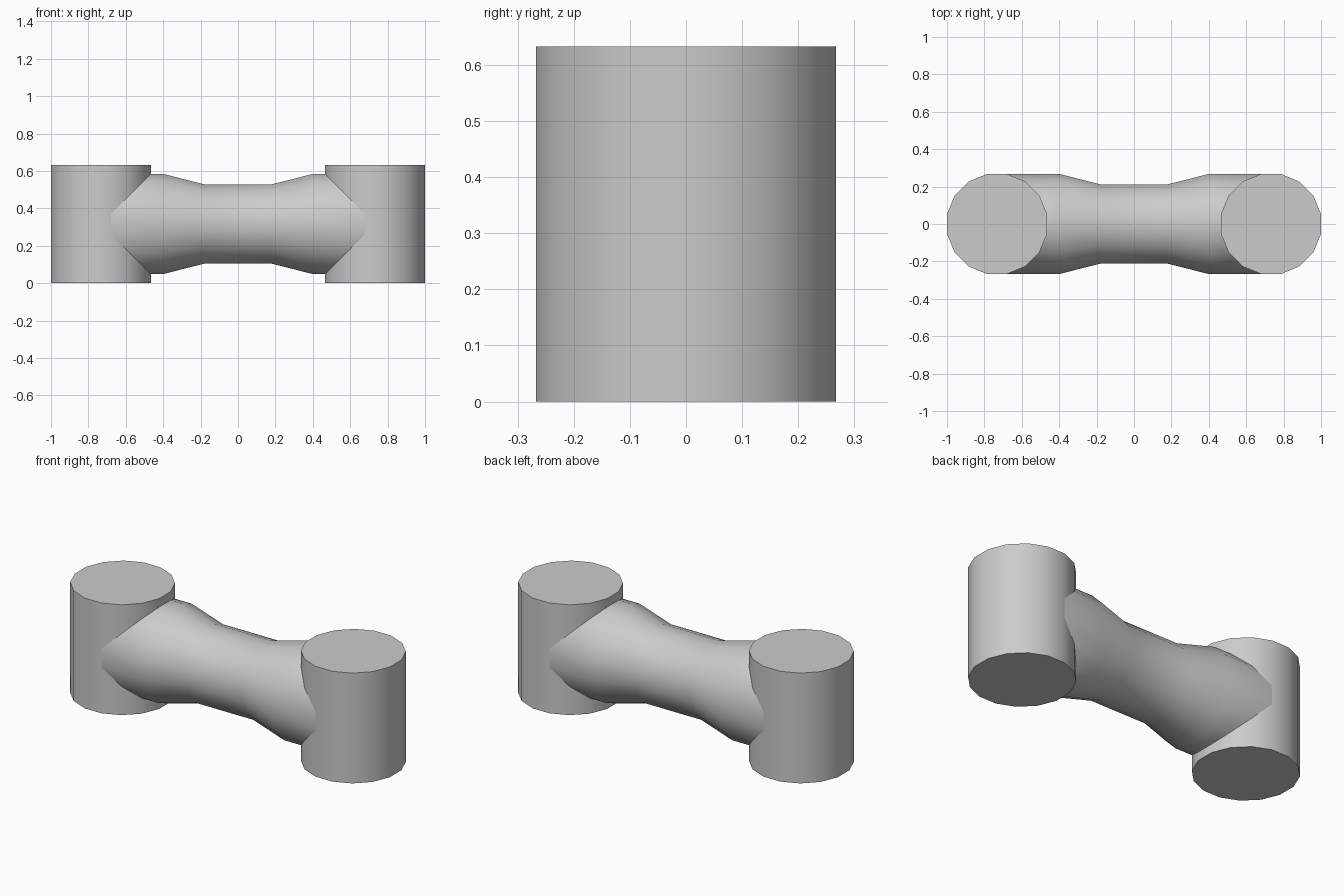
import bpy, bmesh, math

if "Cube" in bpy.data.objects:
    bpy.data.objects.remove(bpy.data.objects["Cube"], do_unlink=True)

SIDES = 16
R = 0.2727          # corner radius; flats face the axes
POST_X = 0.7325
HEIGHT = 0.633

grey = bpy.data.materials.new("plain_grey")
grey.use_nodes = True
colour = (0.6, 0.6, 0.6, 1)
grey.diffuse_color = colour
grey.node_tree.nodes["Principled BSDF"].inputs["Base Color"].default_value = colour


def ring(radius):
    """Corners of a regular polygon with flats on the axes."""
    angles = [(i + 0.5) * math.tau / SIDES for i in range(SIDES)]
    return [(radius * math.cos(a), radius * math.sin(a)) for a in angles]


def loft(name, rings, capped):
    """Skin a list of corner rings into one smooth-sided object."""
    bm = bmesh.new()
    loops = [[bm.verts.new(p) for p in r] for r in rings]
    for a, b in zip(loops, loops[1:]):
        for i in range(SIDES):
            j = (i + 1) % SIDES
            bm.faces.new((a[i], a[j], b[j], b[i]))
    if capped:
        bm.faces.new(loops[0][::-1])
        bm.faces.new(loops[-1])
    bmesh.ops.recalc_face_normals(bm, faces=bm.faces)
    mesh = bpy.data.meshes.new(name)
    bm.to_mesh(mesh)
    bm.free()
    mesh.materials.append(grey)
    obj = bpy.data.objects.new(name, mesh)
    bpy.context.collection.objects.link(obj)
    bpy.ops.object.select_all(action="DESELECT")
    obj.select_set(True)
    bpy.context.view_layer.objects.active = obj
    bpy.ops.object.shade_smooth_by_angle(angle=math.radians(30))


# Upright end posts
for name, side in (("right_post", -1), ("left_post", 1)):
    loft(name, [[(side * POST_X + x, y, z) for x, y in ring(R)]
                for z in (0, HEIGHT)], True)

# Waisted crossbar, its ends mitred to fit the posts
def section(x, radius):
    return [(x, y, HEIGHT / 2 + z) for y, z in ring(radius)]

def mitre(side):
    return [(side * (POST_X - abs(z)), y, HEIGHT / 2 + z) for y, z in ring(R)]

WAIST = 0.2165
loft("crossbar", [mitre(-1), section(-0.4, R), section(-0.18, WAIST),
                  section(0.18, WAIST), section(0.4, R), mitre(1)], False)
